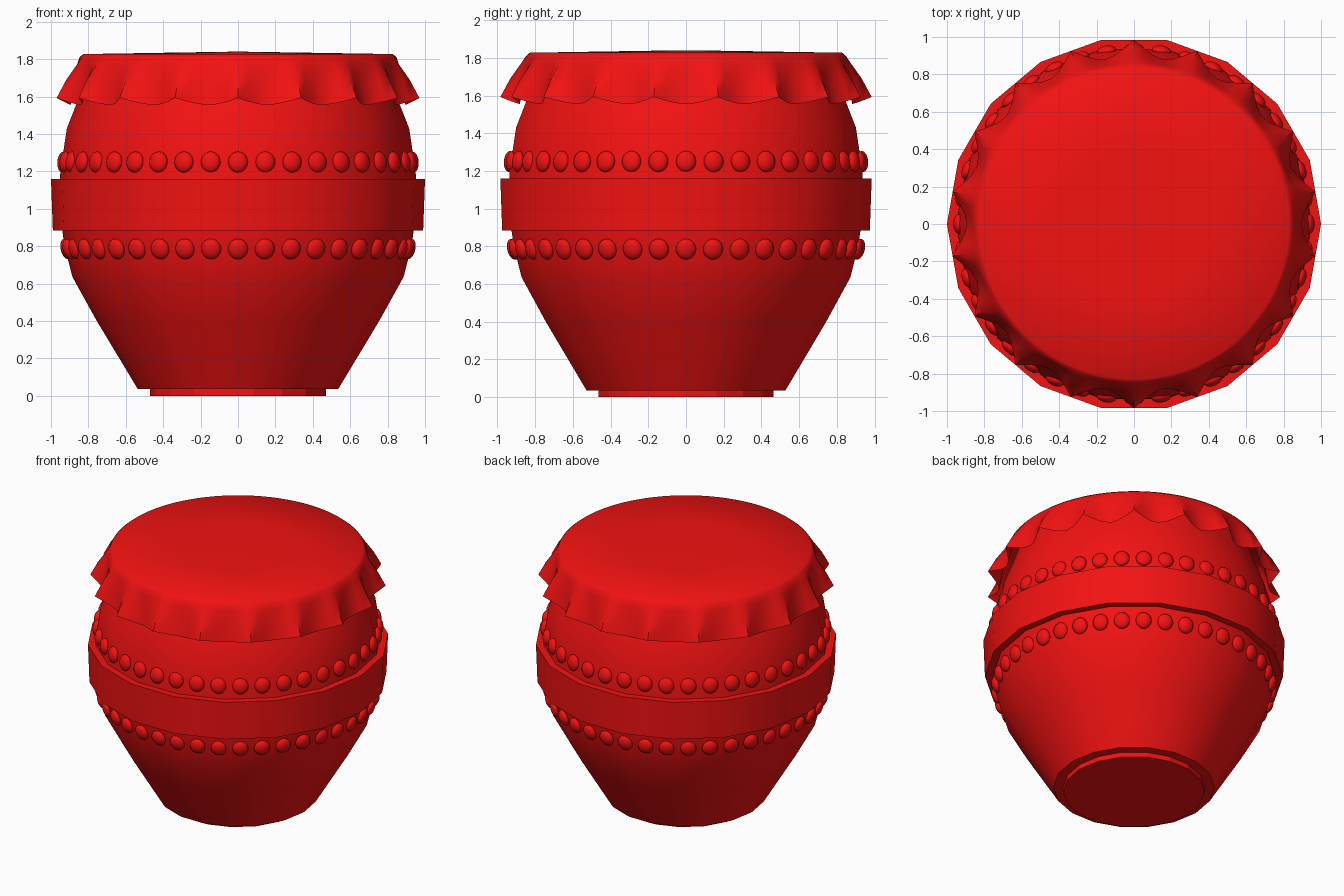
import bpy, bmesh, math
from mathutils import Matrix, Vector

if "Cube" in bpy.data.objects:
    bpy.data.objects.remove(bpy.data.objects["Cube"])

red = bpy.data.materials.new("red_glaze")
red.diffuse_color = (0.9, 0.006, 0.006, 1)
red.use_nodes = True
red.node_tree.nodes["Principled BSDF"].inputs["Base Color"].default_value = red.diffuse_color


def finish(name, bm, angle=35):
    bmesh.ops.recalc_face_normals(bm, faces=bm.faces)
    me = bpy.data.meshes.new(name)
    bm.to_mesh(me)
    bm.free()
    me.materials.append(red)
    ob = bpy.data.objects.new(name, me)
    bpy.context.collection.objects.link(ob)
    bpy.ops.object.select_all(action='DESELECT')
    ob.select_set(True)
    bpy.context.view_layer.objects.active = ob
    bpy.ops.object.shade_smooth_by_angle(angle=math.radians(angle))
    return ob


def lathe(name, rows, n, closed=False, cap_bottom=False, cap_top=False, angle=35):
    """rows: (radius, z) pairs, or functions of the angle returning one."""
    bm = bmesh.new()
    rings = []
    for row in rows:
        ring = []
        for i in range(n):
            a = math.tau * i / n
            r, z = row(a) if callable(row) else row
            ring.append(bm.verts.new((r * math.cos(a), r * math.sin(a), z)))
        rings.append(ring)
    pairs = list(zip(rings, rings[1:]))
    if closed:
        pairs.append((rings[-1], rings[0]))
    for lo, hi in pairs:
        for i in range(n):
            j = (i + 1) % n
            bm.faces.new((lo[i], lo[j], hi[j], hi[i]))
    if cap_bottom:
        bm.faces.new(rings[0])
    if cap_top:
        bm.faces.new(rings[-1])
    return finish(name, bm, angle)


# Jar body and foot, 18 sided
lathe("jar_body", [(0.535, 0.035), (0.755, 0.40), (0.885, 0.635), (0.928, 0.80),
                   (0.955, 1.0), (0.95, 1.2), (0.915, 1.43), (0.86, 1.57), (0.78, 1.80)],
      18, cap_bottom=True, cap_top=True)
lathe("foot", [(0.47, 0), (0.47, 0.045)], 18, cap_bottom=True, cap_top=True, angle=15)

# Flat band around the belly
lathe("belly_band", [(0.92, 0.885), (0.99, 0.885), (1.0, 1.16), (0.92, 1.16)], 18, closed=True)


# Rows of flattened beads
def bead_row(name, radius, z, tilt, count=40):
    bm = bmesh.new()
    for i in range(count):
        m = (Matrix.Rotation(math.tau * i / count, 4, 'Z')
             @ Matrix.Translation((radius, 0, z))
             @ Matrix.Rotation(math.radians(tilt), 4, 'Y')
             @ Matrix.Diagonal((0.03, 0.053, 0.056, 1)))
        bmesh.ops.create_uvsphere(bm, u_segments=16, v_segments=10, radius=1, matrix=m)
    finish(name, bm, 60)


bead_row("upper_beads", 0.936, 1.25, -5)
bead_row("lower_beads", 0.918, 0.785, 14)


# Cloth cover: flat top with 18 pointed pleats falling over the shoulder
def pleat(r_in, r_out, z_in, z_out):
    def at(a):
        k = 1 - abs(math.sin(9 * (a - math.radians(10))))
        return r_in + (r_out - r_in) * k, z_in + (z_out - z_in) * k
    return at


lathe("cloth_cover", [pleat(0.895, 0.985, 1.555, 1.592), pleat(0.875, 0.932, 1.67, 1.69),
                      pleat(0.86, 0.875, 1.765, 1.77), (0.848, 1.81), (0.828, 1.827),
                      (0.4, 1.834), (0.02, 1.84)], 108, cap_top=True, angle=45)
